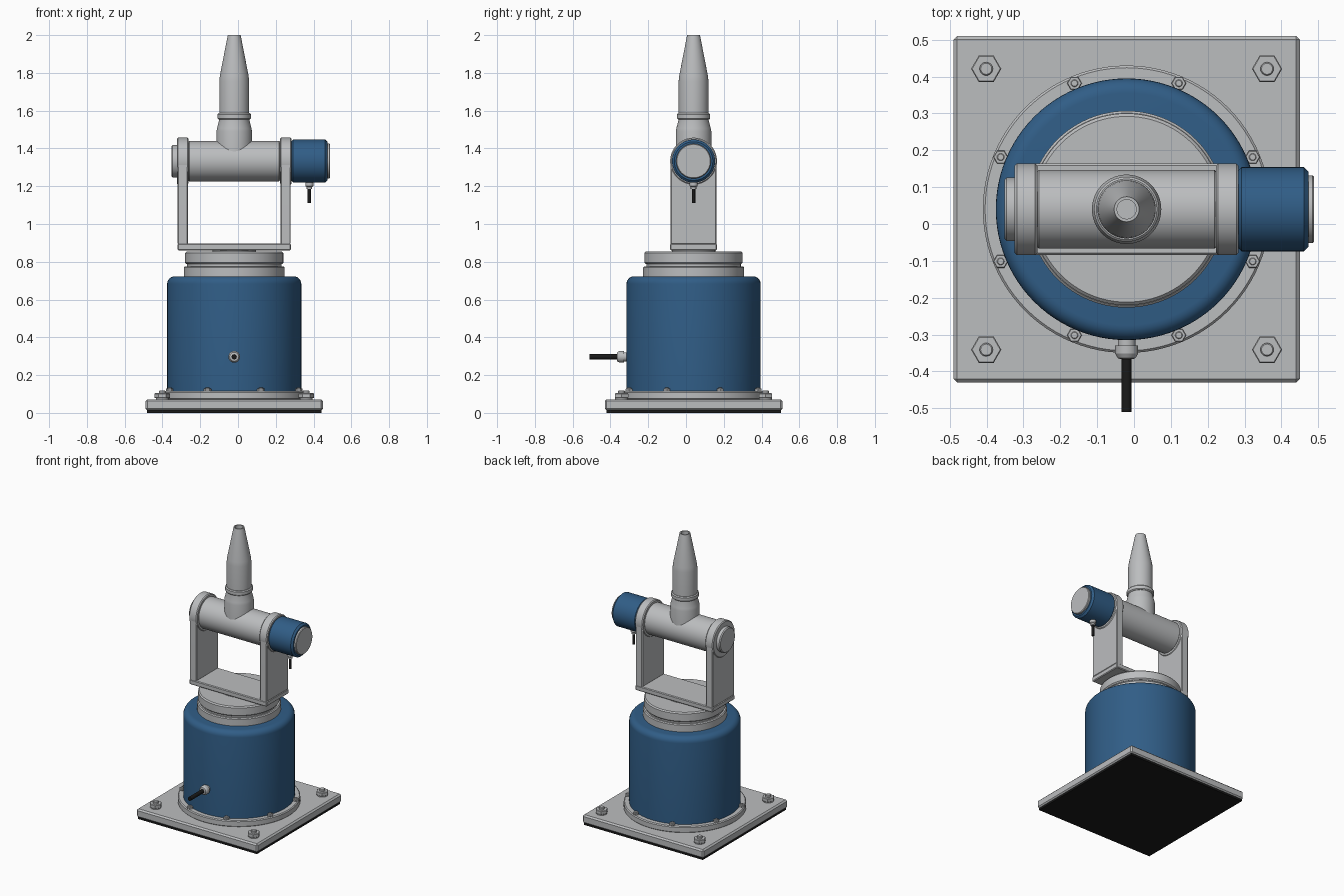
import bpy, bmesh
from math import sin, cos, pi, radians
from mathutils import Matrix, Vector

cube = bpy.data.objects.get("Cube")
if cube:
    bpy.data.objects.remove(cube)

CX, CY = -0.02, 0.04      # main vertical axis
TILT_Z = 1.333            # height of the tilt axis


def material(name, color, rough=0.5):
    m = bpy.data.materials.new(name)
    m.use_nodes = True
    m.diffuse_color = (*color, 1)
    bsdf = m.node_tree.nodes["Principled BSDF"]
    bsdf.inputs["Base Color"].default_value = (*color, 1)
    bsdf.inputs["Roughness"].default_value = rough
    return m


GREY = material("light grey metal", (0.50, 0.51, 0.52))
BLUE = material("blue paint", (0.03, 0.11, 0.24))
BLACK = material("black rubber", (0.01, 0.01, 0.01))


def finish(name, bm, mat):
    bmesh.ops.recalc_face_normals(bm, faces=bm.faces)
    for f in bm.faces:
        f.smooth = True
    me = bpy.data.meshes.new(name)
    bm.to_mesh(me)
    bm.free()
    me.set_sharp_from_angle(angle=radians(30))
    me.materials.append(mat)
    ob = bpy.data.objects.new(name, me)
    bpy.context.collection.objects.link(ob)
    return ob


def lathe(name, profile, mat, origin=(CX, CY, 0), axis=(0, 0, 1), sides=96):
    """Revolve (radius, height) points about an axis; both ends are capped."""
    bm = bmesh.new()
    turn = Vector((0, 0, 1)).rotation_difference(Vector(axis)).to_matrix().to_4x4()
    place = Matrix.Translation(origin) @ turn
    rings = []
    for r, h in profile:
        rings.append([bm.verts.new(place @ Vector((r * cos(2 * pi * i / sides),
                                                   r * sin(2 * pi * i / sides), h)))
                      for i in range(sides)])
    for a, b in zip(rings, rings[1:]):
        for i in range(sides):
            j = (i + 1) % sides
            bm.faces.new((a[i], a[j], b[j], b[i]))
    bm.faces.new(rings[0])
    bm.faces.new(rings[-1])
    return finish(name, bm, mat)


def disc(r, low, high, c=0.006):
    """Profile of a cylinder with chamfered rims."""
    return [(r - c, low), (r, low + c), (r, high - c), (r - c, high)]


def box(name, low, high, mat, bevel=0.0):
    bm = bmesh.new()
    bmesh.ops.create_cube(bm, size=1)
    low, high = Vector(low), Vector(high)
    for v in bm.verts:
        v.co = (low + high) / 2 + v.co * (high - low)
    if bevel:
        bmesh.ops.bevel(bm, geom=bm.edges[:], offset=bevel, segments=1, affect='EDGES')
    return finish(name, bm, mat)


# Square base with rubber mat
H = 0.47
box("rubber_mat", (CX - H + 0.008, CY - H + 0.008, 0), (CX + H - 0.008, CY + H - 0.008, 0.015), BLACK)
box("base_plate", (CX - H, CY - H, 0.012), (CX + H, CY + H, 0.072), GREY, 0.01)

# Corner anchors: washer, hex nut and stud
for sx in (-1, 1):
    for sy in (-1, 1):
        at = (CX + sx * 0.381, CY + sy * 0.381, 0.07)
        lathe("anchor_washer", disc(0.034, 0, 0.01, 0.002), GREY, at, sides=32)
        lathe("anchor_nut", disc(0.041, 0.008, 0.034, 0.003), GREY, at, sides=6)
        lathe("anchor_stud", disc(0.018, 0.03, 0.048, 0.003), GREY, at, sides=24)

# Flange with its ring of bolts
lathe("body_flange", disc(0.39, 0.07, 0.115), GREY)
for k in range(8):
    a = radians(22.5 + 45 * k)
    at = (CX + 0.37 * cos(a), CY + 0.37 * sin(a), 0.115)
    lathe("flange_bolt", disc(0.02, 0, 0.014, 0.002), GREY, at, sides=6)
    lathe("flange_bolt_tip", disc(0.01, 0.01, 0.02, 0.002), GREY, at, sides=16)

# Blue body with a rounded shoulder
shoulder = [(0.315 + 0.04 * cos(radians(t)), 0.683 + 0.04 * sin(radians(t)))
            for t in range(0, 91, 15)]
lathe("main_body", [(0.355, 0.112)] + shoulder, BLUE)

# Stepped turntable
lathe("turntable_lower", disc(0.267, 0.715, 0.776), GREY)
lathe("turntable_groove", [(0.25, 0.77), (0.25, 0.795)], GREY)
lathe("turntable_upper", disc(0.26, 0.787, 0.855, 0.008), GREY)
lathe("turntable_spacer", [(0.115, 0.85), (0.115, 0.868)], GREY)

# Yoke: foot plate and two round-topped arms
box("yoke_foot", (CX - 0.3, CY - 0.124, 0.861), (CX + 0.3, CY + 0.124, 0.896), GREY, 0.005)


def yoke_arm(name, x0, x1):
    outline = [(-0.122, 0.893)]
    outline += [(-0.122 * cos(pi * i / 32), TILT_Z + 0.122 * sin(pi * i / 32)) for i in range(33)]
    outline += [(0.122, 0.893)]
    bm = bmesh.new()
    face = bm.faces.new([bm.verts.new((x0, CY + y, z)) for y, z in outline])
    ext = bmesh.ops.extrude_face_region(bm, geom=[face])
    moved = [g for g in ext["geom"] if isinstance(g, bmesh.types.BMVert)]
    bmesh.ops.translate(bm, verts=moved, vec=(x1 - x0, 0, 0))
    rims = [e for e in bm.edges if abs(e.verts[0].co.x - e.verts[1].co.x) < 1e-6]
    bmesh.ops.bevel(bm, geom=rims, offset=0.005, segments=1, affect='EDGES')
    return finish(name, bm, GREY)


TILT = (0, CY, TILT_Z)
for side, s in (("left", 1), ("right", -1)):
    inner, outer = CX + s * 0.246, CX + s * 0.299
    yoke_arm(side + "_arm", min(inner, outer), max(inner, outer))
    lathe(side + "_arm_boss", disc(0.124, CX + s * 0.273 - 0.031, CX + s * 0.273 + 0.031),
          GREY, TILT, (1, 0, 0))

# Tilt barrel, right end cap and left motor
lathe("tilt_barrel", disc(0.107, -0.264, 0.224), GREY, TILT, (1, 0, 0))
lathe("right_end_cap", disc(0.086, -0.352, -0.315), GREY, TILT, (1, 0, 0))
lathe("tilt_motor", disc(0.114, 0.28, 0.473, 0.012), BLUE, TILT, (1, 0, 0))
lathe("motor_cap", disc(0.092, 0.465, 0.488, 0.004), GREY, TILT, (1, 0, 0))

# Motor cable hanging down
drop = (0.378, CY, TILT_Z)
lathe("motor_gland", [(0.021, -0.1), (0.021, -0.132), (0.015, -0.137), (0.015, -0.148)],
      GREY, drop, sides=24)
lathe("motor_cable", [(0.009, -0.13), (0.009, -0.222)], BLACK, drop, sides=24)

# Body cable pointing forward
lead = (CX, CY, 0.297)
FRONT = (0, -1, 0)
lathe("body_gland", [(0.024, 0.34), (0.024, 0.369), (0.031, 0.369), (0.031, 0.392),
                     (0.024, 0.404), (0.019, 0.406)], GREY, lead, FRONT, 32)
lathe("body_cable", [(0.0135, 0.38), (0.0135, 0.55)], BLACK, lead, FRONT, 32)

# Nozzle: flared socket, clamp ring and tapered hollow tip
lathe("nozzle_socket", [(0.094, TILT_Z), (0.094, 1.49), (0.091, 1.507), (0.08, 1.55), (0.08, 1.57)], GREY)
lathe("nozzle_ring", disc(0.088, 1.553, 1.587), GREY)
lathe("nozzle", [(0.079, 1.57), (0.079, 1.755), (0.076, 1.785), (0.037, 1.985), (0.034, 2.0),
                 (0.026, 2.0), (0.026, 1.95)], GREY)
